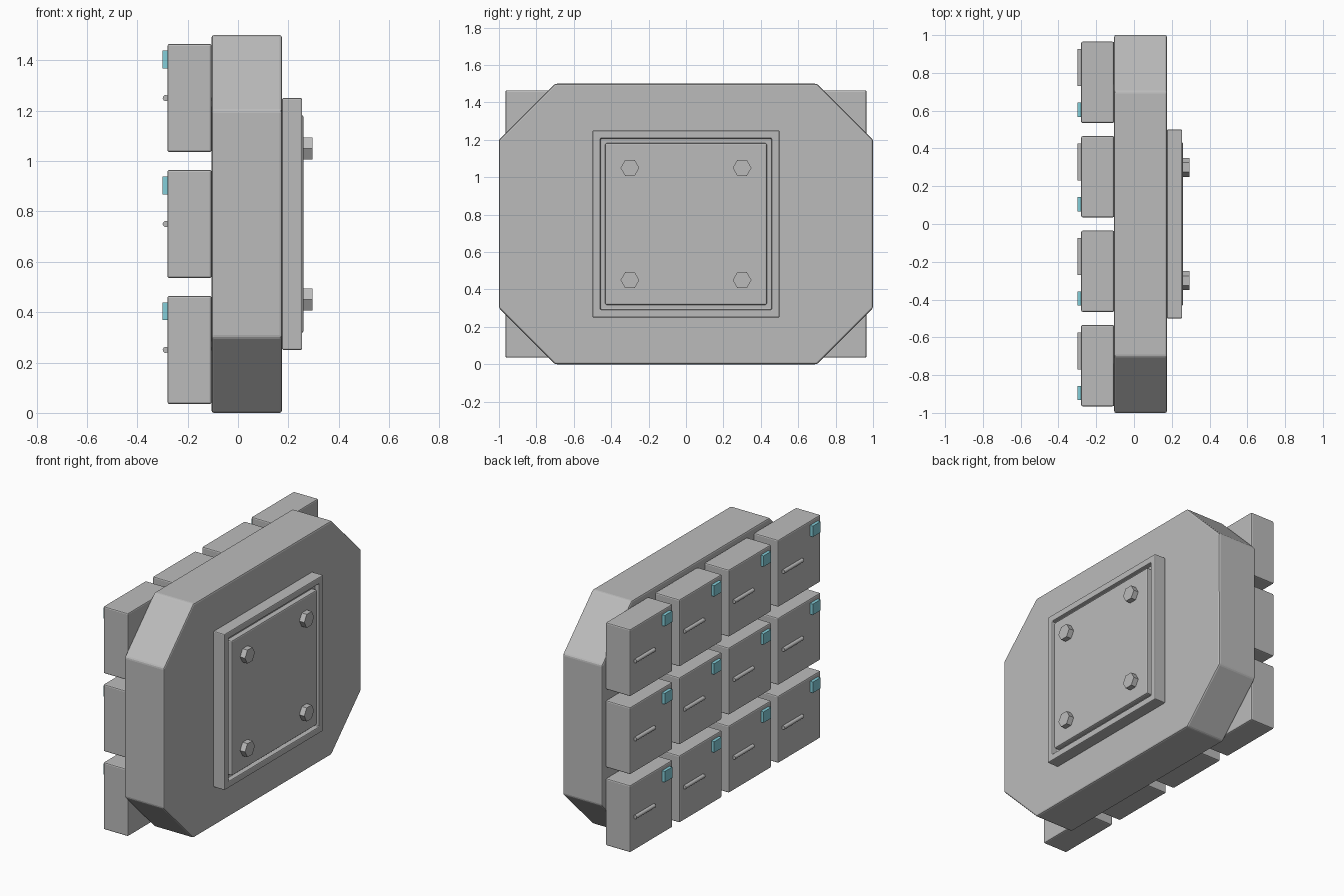
import bpy, bmesh, math
from mathutils import Matrix, Vector

cube = bpy.data.objects.get("Cube")
if cube:
    bpy.data.objects.remove(cube, do_unlink=True)


def material(name, colour):
    m = bpy.data.materials.new(name)
    m.use_nodes = True
    m.diffuse_color = (*colour, 1)
    m.node_tree.nodes["Principled BSDF"].inputs["Base Color"].default_value = (*colour, 1)
    return m


GREY = material("metal grey", (0.5, 0.5, 0.5))
TEAL = material("indicator teal", (0.23, 0.62, 0.7))


def finish(name, bm, mat, bevel=0.0):
    bmesh.ops.recalc_face_normals(bm, faces=bm.faces)
    mesh = bpy.data.meshes.new(name)
    bm.to_mesh(mesh)
    bm.free()
    ob = bpy.data.objects.new(name, mesh)
    bpy.context.collection.objects.link(ob)
    mesh.materials.append(mat)
    if bevel:
        mod = ob.modifiers.new("edge bevel", "BEVEL")
        mod.width = bevel
        mod.segments = 2
        mod.limit_method = "ANGLE"
    return ob


def box(name, centre, size, mat, bevel=0.0):
    bm = bmesh.new()
    bmesh.ops.create_cube(bm, size=1)
    bmesh.ops.scale(bm, vec=size, verts=bm.verts)
    bmesh.ops.translate(bm, vec=centre, verts=bm.verts)
    return finish(name, bm, mat, bevel)


def rod(name, centre, radius, length, sides, axis, mat):
    """Cylinder along the given axis ('X' or 'Y')."""
    bm = bmesh.new()
    bmesh.ops.create_cone(bm, cap_ends=True, segments=sides, radius1=radius,
                          radius2=radius, depth=length)
    turn = Matrix.Rotation(math.pi / 2, 3, "Y" if axis == "X" else "X")
    if axis == "X":
        turn = turn @ Matrix.Rotation(math.pi / 2, 3, "Z")
    # put a corner of the polygon on the y axis for rods along x
    bmesh.ops.rotate(bm, matrix=turn, verts=bm.verts)
    if axis == "X":
        tip = max(v.co.y for v in bm.verts)
        if tip < radius * 0.95:
            bmesh.ops.rotate(bm, matrix=Matrix.Rotation(math.pi / sides, 3, "X"), verts=bm.verts)
    bmesh.ops.translate(bm, vec=centre, verts=bm.verts)
    return finish(name, bm, mat)


MID = 0.75       # height of the centre
FRONT = -0.28    # drawer face
BACK = -0.105    # side of the body that carries the drawers

# Octagonal body, extruded along x
corner = [(1, 0.45), (0.7, 0.75), (-0.7, 0.75), (-1, 0.45)]
outline = corner + [(-y, -z) for y, z in corner]
bm = bmesh.new()
face = bm.faces.new([bm.verts.new((BACK, y, MID + z)) for y, z in outline])
ext = bmesh.ops.extrude_face_region(bm, geom=[face])
bmesh.ops.translate(bm, vec=(0.28, 0, 0),
                    verts=[g for g in ext["geom"] if isinstance(g, bmesh.types.BMVert)])
finish("body", bm, GREY, 0.01)

# Square frame with a sunken middle
bm = bmesh.new()
bmesh.ops.create_cube(bm, size=1)
bmesh.ops.scale(bm, vec=(0.08, 1, 1), verts=bm.verts)
bmesh.ops.translate(bm, vec=(0.215, 0, MID), verts=bm.verts)
outer = max(bm.faces, key=lambda f: f.calc_center_median().x)
bmesh.ops.inset_region(bm, faces=[outer], thickness=0.06)
floor = bmesh.ops.extrude_face_region(bm, geom=[outer])
bmesh.ops.translate(bm, vec=(-0.03, 0, 0),
                    verts=[g for g in floor["geom"] if isinstance(g, bmesh.types.BMVert)])
if outer.is_valid:
    bmesh.ops.delete(bm, geom=[outer], context="FACES_ONLY")
finish("cover_frame", bm, GREY, 0.006)

# Cover panel and its hexagonal bolts
box("cover_panel", (0.24, 0, MID), (0.04, 0.865, 0.865), GREY, 0.008)
for y in (-0.3, 0.3):
    for z in (-0.3, 0.3):
        rod("cover_bolt", (0.275, y, MID + z), 0.05, 0.04, 6, "X", GREY)

# Grid of drawers, each with a handle and an indicator
for col in range(4):
    for row in range(3):
        y, z = -0.75 + col * 0.5, 0.25 + row * 0.5
        box("drawer", ((FRONT + BACK) / 2, y, z), (BACK - FRONT, 0.43, 0.43), GREY, 0.008)
        handle = rod("drawer_handle", (FRONT - 0.007, y + 0.078, z), 0.012, 0.196, 16, "Y", GREY)
        handle.data.shade_smooth()
        handle.data.set_sharp_from_angle(angle=math.radians(40))
        box("drawer_indicator", (FRONT - 0.005, y - 0.145, z + 0.153), (0.03, 0.075, 0.07), TEAL)
